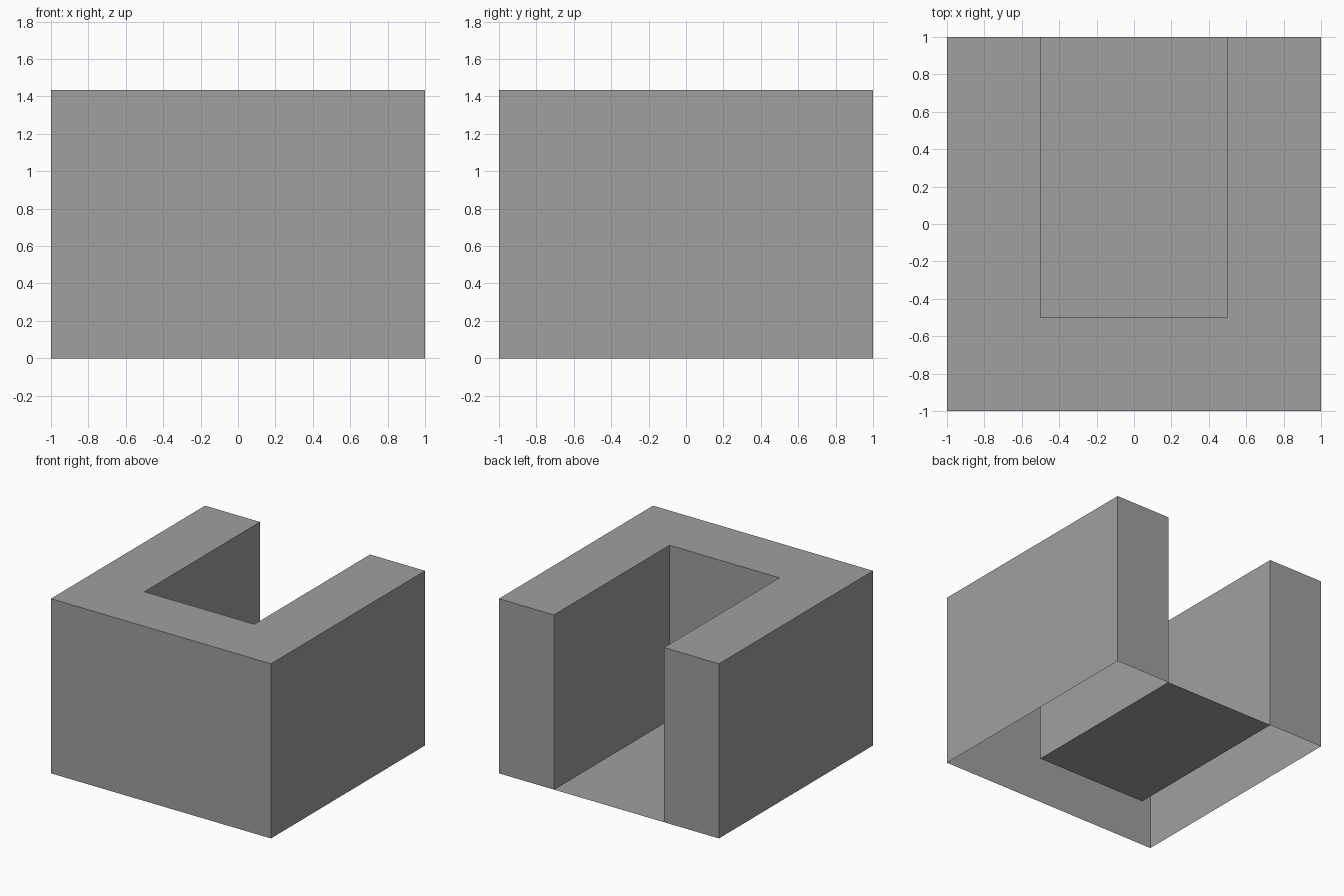
import bpy
import bmesh

if "Cube" in bpy.data.objects:
    bpy.data.objects.remove(bpy.data.objects["Cube"])

HEIGHT = 1.435

grey = bpy.data.materials.new("plain_grey")
grey.diffuse_color = (0.35, 0.35, 0.35, 1.0)
grey.use_nodes = True
grey.node_tree.nodes["Principled BSDF"].inputs["Base Color"].default_value = grey.diffuse_color


def add_object(name, bm):
    mesh = bpy.data.meshes.new(name)
    bm.to_mesh(mesh)
    bm.free()
    mesh.materials.append(grey)
    obj = bpy.data.objects.new(name, mesh)
    bpy.context.collection.objects.link(obj)
    return obj


def flat_face(bm, points, z):
    return bm.faces.new([bm.verts.new((x, y, z)) for x, y in points])


# U-shaped wall: top outline extruded down, left open underneath
outline = [(-1, -1), (1, -1), (1, 1), (0.5, 1),
           (0.5, -0.5), (-0.5, -0.5), (-0.5, 1), (-1, 1)]
bm = bmesh.new()
base = flat_face(bm, outline, 0)
result = bmesh.ops.extrude_face_region(bm, geom=[base], use_keep_orig=True)
top_verts = [v for v in result["geom"] if isinstance(v, bmesh.types.BMVert)]
bmesh.ops.translate(bm, verts=top_verts, vec=(0, 0, HEIGHT))
bmesh.ops.recalc_face_normals(bm, faces=bm.faces)
bottom = [f for f in bm.faces if all(v.co.z < 0.001 for v in f.verts)]
bmesh.ops.delete(bm, geom=bottom, context="FACES_ONLY")
add_object("u_shaped_wall", bm)

# Thin floor of the recess, level with the ground
bm = bmesh.new()
flat_face(bm, [(-0.5, -0.5), (0.5, -0.5), (0.5, 1), (-0.5, 1)], 0)
add_object("recess_floor", bm)
